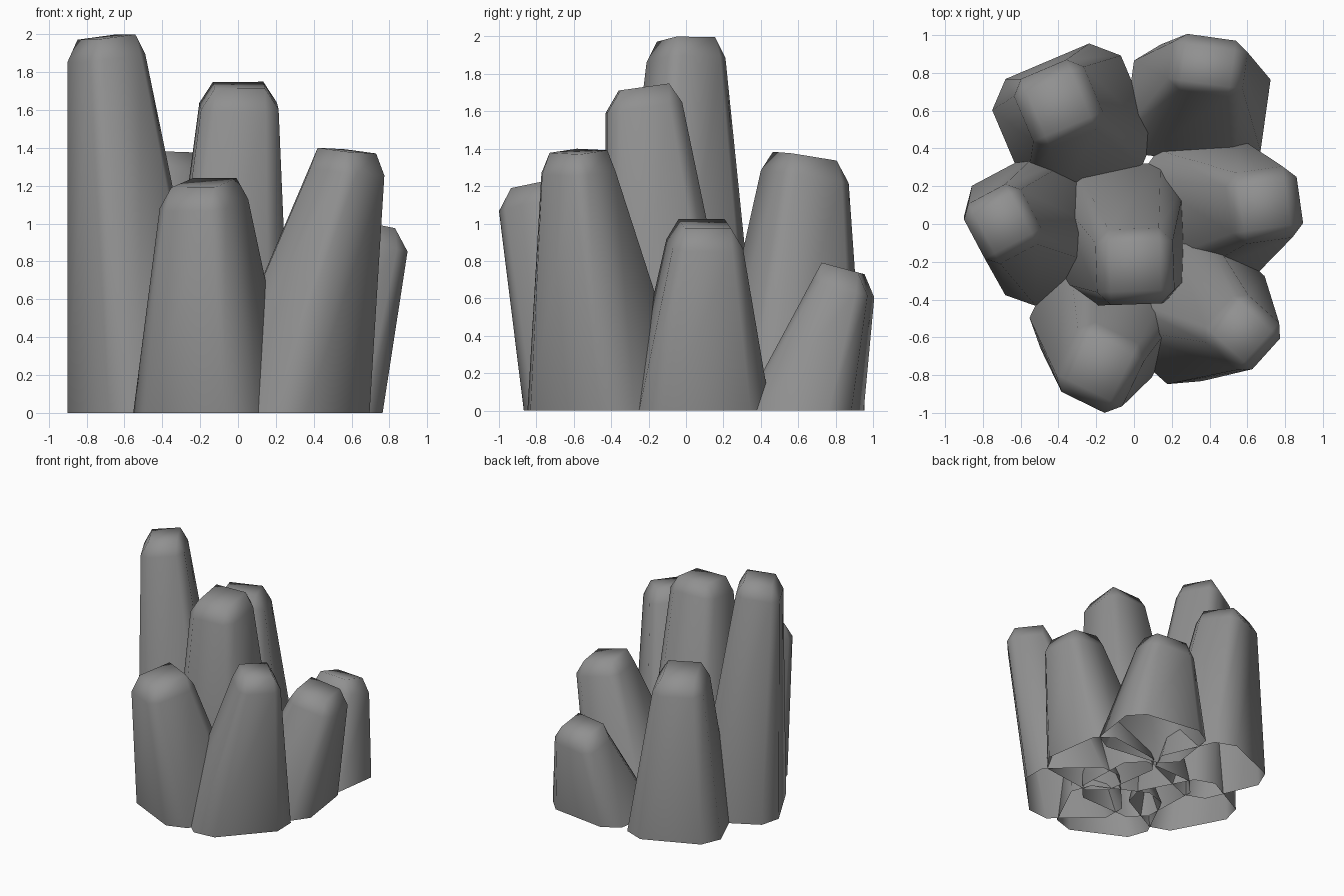
import bpy, bmesh
from math import radians, sin, cos

if "Cube" in bpy.data.objects:
    bpy.data.objects.remove(bpy.data.objects["Cube"])

stone = bpy.data.materials.new("dark_grey")
stone.diffuse_color = (0.28, 0.28, 0.28, 1)
stone.use_nodes = True
stone.node_tree.nodes["Principled BSDF"].inputs["Base Color"].default_value = stone.diffuse_color


def pillar(name, base, base_half, top, top_half, height, yaw, slope, drop=0.11):
    """Leaning, tapered box with chamfered edges, a sloped cap and an open bottom."""
    ca, sa = cos(radians(yaw)), sin(radians(yaw))
    k = 0.65  # share of each side left flat between the chamfers
    octagon = [(1, -k), (1, k), (k, 1), (-k, 1), (-1, k), (-1, -k), (-k, -1), (k, -1)]
    square = [(k, -k), (k, k), (-k, k), (-k, -k)]
    bm = bmesh.new()

    def ring(points, centre, half, z, tilt):
        verts = []
        for u, v in points:
            u, v = u * half[0], v * half[1]
            dx, dy = ca * u - sa * v, sa * u + ca * v
            verts.append(bm.verts.new((centre[0] + dx, centre[1] + dy,
                                       z + tilt[0] * dx + tilt[1] * dy)))
        return verts

    low = ring(octagon, base, base_half, 0, (0, 0))
    high = ring(octagon, top, top_half, height - drop, slope)
    cap = ring(square, top, top_half, height, slope)
    # walls
    for i in range(8):
        j = (i + 1) % 8
        bm.faces.new((low[i], low[j], high[j], high[i]))
    # chamfered rim: four strips and four corner triangles
    for i in range(4):
        j = (i + 1) % 4
        a, b, c = high[2 * i], high[2 * i + 1], high[(2 * i + 2) % 8]
        bm.faces.new((a, b, cap[j], cap[i]))
        bm.faces.new((b, c, cap[j]))
    bm.faces.new(cap)
    for f in bm.faces:
        f.smooth = True
    mesh = bpy.data.meshes.new(name)
    bm.to_mesh(mesh)
    bm.free()
    mesh.materials.append(stone)
    bpy.context.collection.objects.link(bpy.data.objects.new(name, mesh))


# name, base centre, base half size, top centre, top half size, height, yaw, cap slope
pillar("left_pillar", (-0.50, -0.015), (0.33, 0.36), (-0.695, 0.0), (0.17, 0.18), 1.985, 28, (0.11, 0.05))
pillar("centre_pillar", (-0.07, -0.055), (0.345, 0.37), (0.005, -0.225), (0.205, 0.20), 1.73, 2, (0.0, 0.14))
pillar("back_left_pillar", (-0.32, 0.535), (0.37, 0.355), (-0.4, 0.635), (0.20, 0.20), 1.36, 23, (0.03, -0.15))
pillar("back_right_pillar", (0.335, 0.625), (0.365, 0.295), (0.39, 0.84), (0.20, 0.15), 0.76, -8, (0.0, -0.27))
pillar("right_pillar", (0.395, 0.07), (0.34, 0.355), (0.69, 0.10), (0.19, 0.19), 1.0, 8, (-0.2, -0.03))
pillar("front_right_pillar", (0.26, -0.405), (0.36, 0.385), (0.575, -0.575), (0.168, 0.168), 1.385, -42, (-0.1, 0.04))
pillar("front_pillar", (-0.13, -0.45), (0.36, 0.35), (-0.18, -0.76), (0.195, 0.205), 1.215, -26, (0.08, 0.17))
